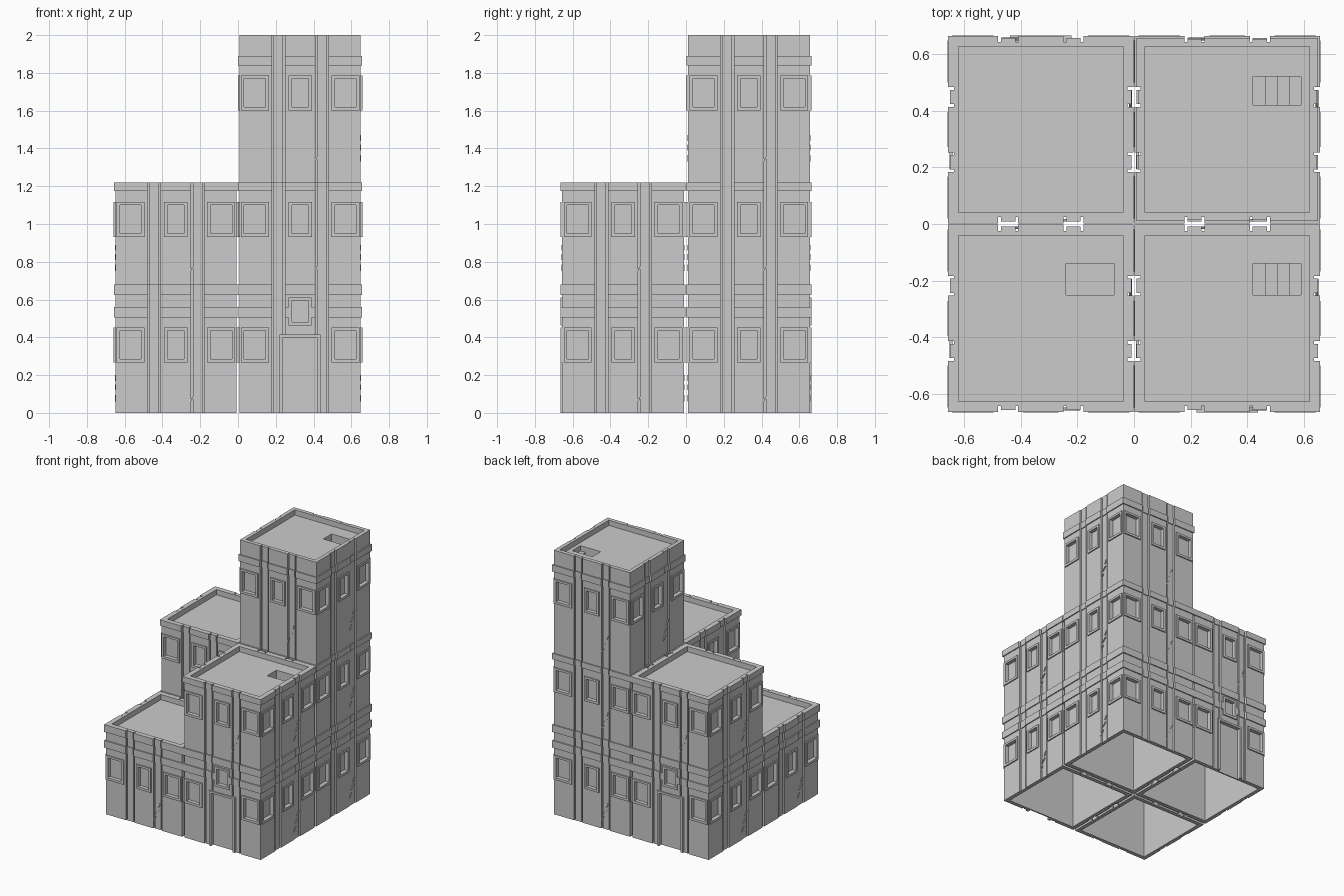
import bpy, bmesh
from mathutils import Vector as V

if "Cube" in bpy.data.objects:
    bpy.data.objects.remove(bpy.data.objects["Cube"])

HX, HY = 0.320, 0.323          # tower half sizes
CX, CY = 0.329, 0.333          # tower centre offsets
RIM = 0.03                     # wall thickness
WINDOWS = [(0.285, 0.435), (0.95, 1.10), (1.62, 1.77)]
BANDS = [(0.505, 0.56), (0.625, 0.68), (1.175, 1.22), (1.84, 1.89)]
HEIGHTS = [0.68, 1.22, 2.0]
FACES = [V((0, -1, 0)), V((1, 0, 0)), V((0, 1, 0)), V((-1, 0, 0))]


def quad(bm, pts, n):
    """Add a face whose normal points along n."""
    pts = [V(p) for p in pts]
    if (pts[2] - pts[0]).cross(pts[3] - pts[1]).dot(V(n)) < 0:
        pts.reverse()
    bm.faces.new([bm.verts.new(p) for p in pts])


def finish(bm, name):
    bmesh.ops.remove_doubles(bm, verts=bm.verts, dist=1e-5)
    bmesh.ops.dissolve_degenerate(bm, edges=bm.edges, dist=1e-5)
    me = bpy.data.meshes.new(name)
    bm.to_mesh(me)
    bm.free()
    ob = bpy.data.objects.new(name, me)
    bpy.context.collection.objects.link(ob)


def features(levels, door):
    """Relief rectangles (u0, u1, z0, z1, depth); later ones win."""
    top = HEIGHTS[levels - 1]
    bands = [b for b in BANDS if b[1] <= top]
    out = [(-9, 9, a, b, 0.008) for a, b in bands]
    for c in (-0.115, 0.115):                       # recessed strips
        out.append((c - 0.03, c + 0.03, 0, top, -0.005))
        out += [(c - 0.03, c + 0.03, a, b, 0.001) for a, b in bands]
        for e in (c - 0.03, c + 0.03):
            out.append((e - 0.005, e + 0.005, 0, top, -0.014))
    holes = []
    for i, (a, b) in enumerate(WINDOWS[:levels]):
        for c, w in ((-0.24, 0.056), (0, 0.044), (0.24, 0.056)):
            if door and i == 0 and c == 0:
                holes += [(-0.09, 0.09, -0.1, 0.40), (-0.043, 0.043, 0.48, 0.595)]
            else:
                holes.append((c - w, c + w, a, b))
    for u0, u1, a, b in holes:                      # raised frame, sunk pane
        out.append((u0 - 0.018, u1 + 0.018, a - 0.018, b + 0.016, 0.009))
        out.append((u0, u1, a, b, -0.02))
    return out


def relief_wall(bm, c, n, hw, hd, top, feats):
    """Stepped relief wall with mitred ends."""
    udir = V((-n.y, n.x, 0))

    def cuts(vals, lo, hi):
        return sorted({lo, hi} | {round(v, 4) for v in vals if lo < v < hi})
    us = cuts([v for f in feats for v in f[:2]], -hw, hw)
    zs = cuts([v for f in feats for v in f[2:4]], 0, top)

    def P(u, z, d):
        lim = hw + d
        if abs(u) >= hw:
            u = lim if u > 0 else -lim
        u = max(-lim, min(lim, u))
        return c + udir * u + n * (hd + d) + V((0, 0, z))

    def depth(i, j):
        if j < 0 or j >= len(zs) - 1:
            return -RIM
        u, z = (us[i] + us[i + 1]) / 2, (zs[j] + zs[j + 1]) / 2
        d = 0
        for a, b, e, f, g in feats:
            if a < u < b and e < z < f:
                d = g
        return d
    for i in range(len(us) - 1):
        a, b = us[i], us[i + 1]
        for j in range(-1, len(zs) - 1):
            d = depth(i, j)
            if j >= 0:
                e, f = zs[j], zs[j + 1]
                quad(bm, [P(a, e, d), P(b, e, d), P(b, f, d), P(a, f, d)], n)
                if i < len(us) - 2:
                    g = depth(i + 1, j)
                    if g != d:
                        quad(bm, [P(b, e, d), P(b, f, d), P(b, f, g), P(b, e, g)],
                             udir * (d - g))
            g, z = depth(i, j + 1), zs[j + 1]
            if g != d:
                quad(bm, [P(a, z, d), P(b, z, d), P(b, z, g), P(a, z, g)],
                     V((0, 0, d - g)))


def ring(bm, x0, x1, y0, y1, z0, z1):
    """Inward-facing vertical sides of a box."""
    p = [(x0, y0), (x1, y0), (x1, y1), (x0, y1)]
    mid = V(((x0 + x1) / 2, (y0 + y1) / 2, 0))
    for k in range(4):
        (ax, ay), (bx, by) = p[k], p[(k + 1) % 4]
        inward = mid - V(((ax + bx) / 2, (ay + by) / 2, 0))
        quad(bm, [(ax, ay, z0), (bx, by, z0), (bx, by, z1), (ax, ay, z1)], inward)


def flat(bm, x0, x1, y0, y1, z, up=1):
    quad(bm, [(x0, y0, z), (x1, y0, z), (x1, y1, z), (x0, y1, z)], (0, 0, up))


def tower(name, sx, sy, levels, door=None, hatch=None, steps=1):
    c = V((sx * CX, sy * CY, 0))
    top = HEIGHTS[levels - 1]
    # outer walls
    bm = bmesh.new()
    for k, n in enumerate(FACES):
        hw, hd = (HX, HY) if k % 2 == 0 else (HY, HX)
        relief_wall(bm, c, n, hw, hd, top, features(levels, k == door))
    finish(bm, name + "_walls")
    # roof deck inside the parapet, with optional stair hatch
    x0, x1 = c.x - HX + RIM, c.x + HX - RIM
    y0, y1 = c.y - HY + RIM, c.y + HY - RIM
    deck = top - 0.04
    bm = bmesh.new()
    ring(bm, x0, x1, y0, y1, deck, top)
    if hatch:
        a, b, e, f = hatch
        xs, ys = [x0, a, b, x1], [y0, e, f, y1]
        for i in range(3):
            for j in range(3):
                if (i, j) != (1, 1):
                    flat(bm, xs[i], xs[i + 1], ys[j], ys[j + 1], deck)
        low = deck - 0.13
        ring(bm, a, b, e, f, low, deck)
        w = (b - a) / steps
        for s in range(steps):
            z = low + 0.03 * s
            flat(bm, a + w * s, a + w * (s + 1), e, f, z)
            if s:
                x = a + w * s
                quad(bm, [(x, e, z - 0.03), (x, f, z - 0.03), (x, f, z), (x, e, z)], (-1, 0, 0))
    else:
        flat(bm, x0, x1, y0, y1, deck)
    finish(bm, name + "_roof")
    # hollow ground floor, open underneath
    bm = bmesh.new()
    ring(bm, x0, x1, y0, y1, 0, 0.5)
    flat(bm, x0, x1, y0, y1, 0.5, -1)
    finish(bm, name + "_interior")
    # zigzag wall cracks beside the right-hand strip
    bm = bmesh.new()
    path = [(0.075, 0.06), (0.10, 0.095), (0.095, 0.12), (0.125, 0.15), (0.12, 0.17), (0.135, 0.20)]
    for k, n in enumerate(FACES):
        hd = HY if k % 2 == 0 else HX
        u = V((-n.y, n.x, 0))
        for lev in range(levels):
            base = [0, 0.69, 1.27][lev]
            if k == door and lev == 0:
                continue
            for (ua, za), (ub, zb) in zip(path[::2], path[1::2]):
                o = c + n * (hd + 0.002) + V((0, 0, base))
                A, B = o + u * ua + V((0, 0, za)), o + u * ub + V((0, 0, zb))
                s = u * 0.004
                quad(bm, [A - s, A + s, B + s, B - s], n)
                for t in (-s, s):
                    quad(bm, [A + t, B + t, B + t - n * 0.01, A + t - n * 0.01], t)
    finish(bm, name + "_cracks")


tower("front_left_tower", -1, -1, 1, hatch=(-0.24, -0.07, -0.25, -0.14))
tower("front_right_tower", 1, -1, 2, door=0, hatch=(0.42, 0.59, -0.25, -0.14), steps=4)
tower("back_left_tower", -1, 1, 2, door=2)
tower("back_right_tower", 1, 1, 3, hatch=(0.42, 0.59, 0.42, 0.52), steps=4)
